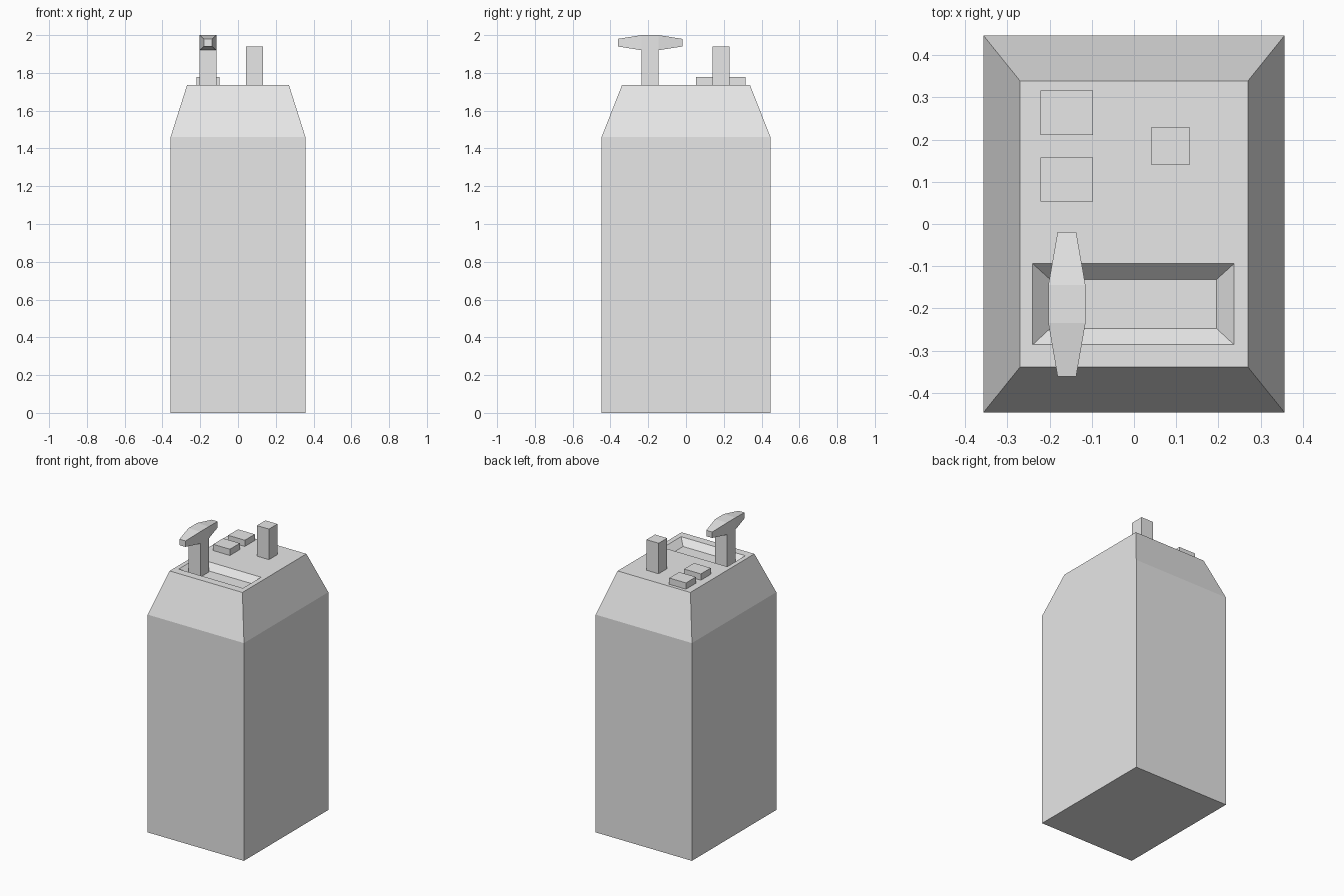
import bpy
import bmesh

cube = bpy.data.objects.get("Cube")
if cube:
    bpy.data.objects.remove(cube, do_unlink=True)

GREY = (0.8, 0.8, 0.8, 1.0)
grey = bpy.data.materials.new("plain grey")
grey.use_nodes = True
grey.diffuse_color = GREY
grey.node_tree.nodes["Principled BSDF"].inputs["Base Color"].default_value = GREY


def loft(name, rings, along_y=False):
    """Join rectangular rings (u0, u1, v0, v1, position) into a closed solid."""
    bm = bmesh.new()
    loops = []
    for u0, u1, v0, v1, p in rings:
        corners = [(u0, v0), (u1, v0), (u1, v1), (u0, v1)]
        loops.append([bm.verts.new((u, p, v) if along_y else (u, v, p)) for u, v in corners])
    for low, high in zip(loops, loops[1:]):
        for i in range(4):
            j = (i + 1) % 4
            bm.faces.new((low[i], low[j], high[j], high[i]))
    bm.faces.new(loops[0][::-1])
    bm.faces.new(loops[-1])
    bmesh.ops.recalc_face_normals(bm, faces=bm.faces)
    mesh = bpy.data.meshes.new(name)
    bm.to_mesh(mesh)
    bm.free()
    mesh.materials.append(grey)
    obj = bpy.data.objects.new(name, mesh)
    bpy.context.collection.objects.link(obj)
    return obj


def box(name, x0, x1, y0, y1, z0, z1):
    return loft(name, [(x0, x1, y0, y1, z0), (x0, x1, y0, y1, z1)])


TOP = 1.735
FLOOR = TOP - 0.04

# Cabinet: straight walls, sloped shoulders, flat top with a sloped recess
loft("cabinet", [
    (-0.357, 0.357, -0.447, 0.447, 0),
    (-0.357, 0.357, -0.447, 0.447, 1.46),
    (-0.27, 0.27, -0.339, 0.339, TOP),
    (-0.24, 0.237, -0.286, -0.094, TOP),
    (-0.198, 0.195, -0.247, -0.132, FLOOR),
])

# Lever: square stem rising from the recess, with a tapered handle
box("lever_stem", -0.203, -0.115, -0.235, -0.145, FLOOR, 1.92)
loft("lever_handle", [
    (-0.181, -0.137, 1.94, 1.98, -0.361),
    (-0.203, -0.115, 1.92, 2.0, -0.235),
    (-0.203, -0.115, 1.92, 2.0, -0.145),
    (-0.181, -0.137, 1.94, 1.98, -0.019),
], along_y=True)

# Post and the two push buttons
box("post", 0.042, 0.132, 0.14, 0.23, TOP, 1.94)
for label, y in (("front", 0.053), ("back", 0.211)):
    box(label + "_button", -0.221, -0.097, y, y + 0.105, TOP, 1.777)
